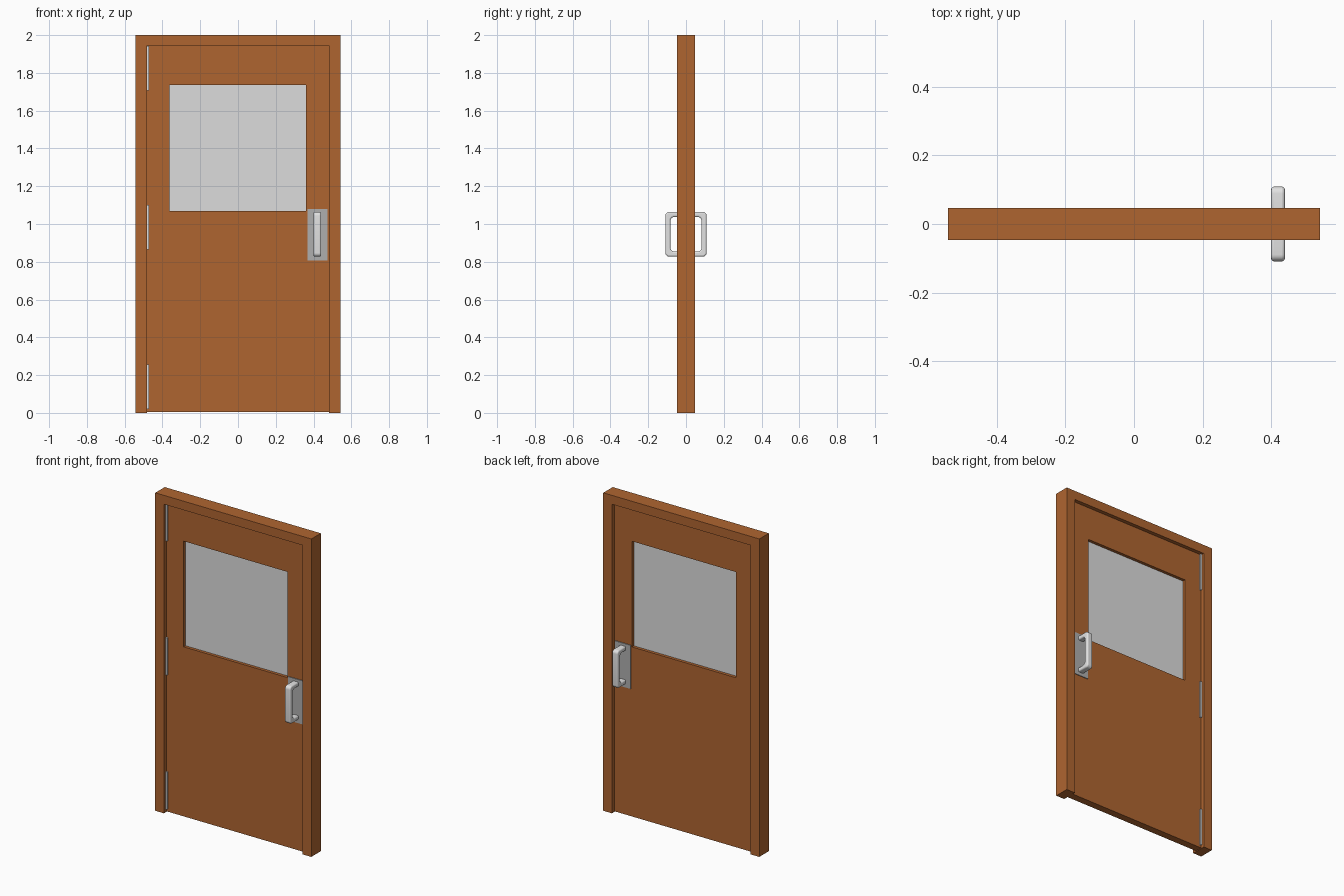
import bpy, bmesh, math
from mathutils import Vector

old = bpy.data.objects.get("Cube")
if old:
    bpy.data.objects.remove(old, do_unlink=True)


def material(name, r, g, b):
    m = bpy.data.materials.new(name)
    m.use_nodes = True
    m.diffuse_color = (r, g, b, 1)
    m.node_tree.nodes["Principled BSDF"].inputs["Base Color"].default_value = (r, g, b, 1)
    return m


wood = material("brown wood", 0.43, 0.13, 0.03)
glass = material("pale glass", 0.72, 0.72, 0.72)
metal = material("light metal", 0.76, 0.76, 0.76)
plate = material("grey plate", 0.43, 0.43, 0.43)


def extrude(name, points, faces, offset, mat):
    """Make flat faces from 3D points and extrude them by an offset."""
    bm = bmesh.new()
    verts = [bm.verts.new(p) for p in points]
    flat = [bm.faces.new([verts[i] for i in f]) for f in faces]
    result = bmesh.ops.extrude_face_region(bm, geom=flat, use_keep_orig=True)
    moved = [v for v in result["geom"] if isinstance(v, bmesh.types.BMVert)]
    bmesh.ops.translate(bm, verts=moved, vec=Vector(offset))
    bmesh.ops.recalc_face_normals(bm, faces=bm.faces)
    mesh = bpy.data.meshes.new(name)
    bm.to_mesh(mesh)
    bm.free()
    mesh.materials.append(mat)
    obj = bpy.data.objects.new(name, mesh)
    bpy.context.collection.objects.link(obj)
    return obj


def rect(x0, x1, z0, z1, y):
    return [(x0, y, z0), (x1, y, z0), (x1, y, z1), (x0, y, z1)]


def slab(name, x0, x1, z0, z1, y0, y1, mat):
    return extrude(name, rect(x0, x1, z0, z1, y0), [range(4)], (0, y1 - y0, 0), mat)


W, JAMB, HEAD, DEPTH = 0.543, 0.483, 1.944, 0.047   # frame sizes
LEAF = 0.023                                       # half thickness of the door

# Frame: two posts and a head, open at the floor
outline = [(-W, 0), (-W, 2), (W, 2), (W, 0), (JAMB, 0), (JAMB, HEAD), (-JAMB, HEAD), (-JAMB, 0)]
extrude("door_frame", [(x, -DEPTH, z) for x, z in outline], [range(8)], (0, 2 * DEPTH, 0), wood)

# Door leaf with a window opening
ring = rect(-JAMB, JAMB, 0.004, HEAD, -LEAF) + rect(-0.363, 0.36, 1.07, 1.735, -LEAF)
extrude("door_leaf", ring, [(i, (i + 1) % 4, (i + 1) % 4 + 4, i + 4) for i in range(4)],
        (0, 2 * LEAF, 0), wood)

# Window pane
slab("window_pane", -0.363, 0.36, 1.07, 1.735, -0.004, 0.004, glass)

# Hinges
for level, z in (("bottom", 0.02), ("middle", 0.865), ("top", 1.708)):
    slab(level + "_hinge", -JAMB, -0.472, z, z + 0.235, -0.033, 0.033, metal)


def arc(cy, cz, r, start, sweep):
    """Rounded corner in the side plane."""
    return [(cy + r * math.cos(math.radians(start + sweep * i / 6)),
             cz + r * math.sin(math.radians(start + sweep * i / 6))) for i in range(7)]


# Pull handles and their backing plates, front and back
R, REACH, BAR = 0.02, 0.109, 0.027
Z0, Z1 = 0.827, 1.064
inner = REACH - BAR
profile = [(0.015, Z0)] + arc(REACH - R, Z0 + R, R, -90, 90) + arc(REACH - R, Z1 - R, R, 0, 90)
profile += [(0.015, Z1), (0.015, Z1 - BAR)]
profile += arc(inner - R, Z1 - BAR - R, R, 90, -90) + arc(inner - R, Z0 + BAR + R, R, 0, -90)
profile += [(0.015, Z0 + BAR)]

for side, s in (("front", -1), ("back", 1)):
    slab(side + "_handle_plate", 0.367, 0.474, 0.806, 1.08, s * LEAF, s * (LEAF + 0.005), plate)
    handle = extrude(side + "_handle", [(0.4, s * y, z) for y, z in profile],
                     [range(len(profile))], (0.04, 0, 0), metal)
    bevel = handle.modifiers.new("rounded edges", "BEVEL")
    bevel.width = 0.008
    bevel.segments = 3
    bevel.limit_method = "ANGLE"
    bevel.angle_limit = math.radians(40)
    bpy.ops.object.select_all(action="DESELECT")
    handle.select_set(True)
    bpy.context.view_layer.objects.active = handle
    bpy.ops.object.shade_smooth_by_angle(angle=math.radians(40))
